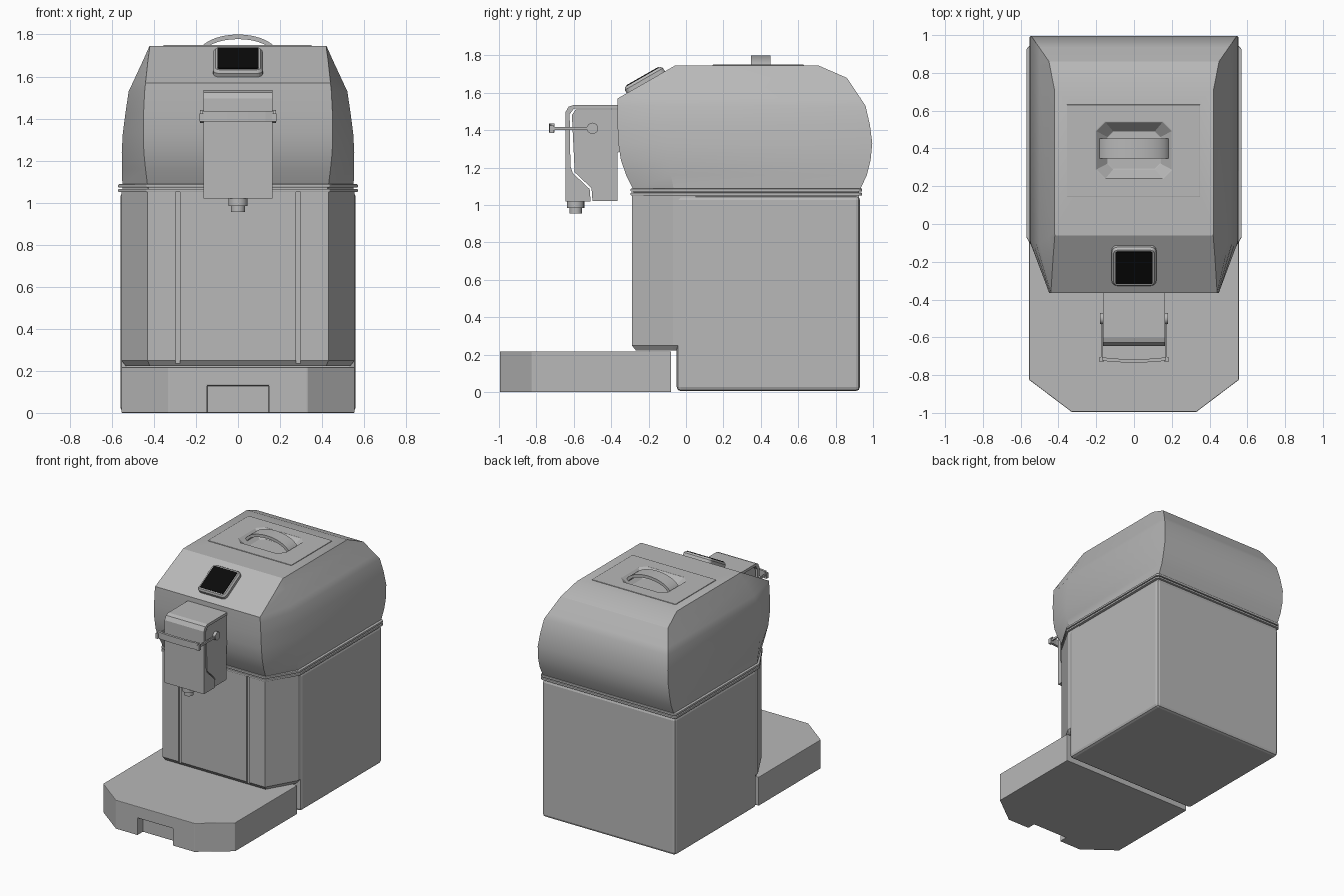
import bpy, bmesh, math
from mathutils import Matrix, Vector

cube = bpy.data.objects.get("Cube")
if cube:
    bpy.data.objects.remove(cube, do_unlink=True)


def material(name, rgb):
    m = bpy.data.materials.new(name)
    m.use_nodes = True
    m.diffuse_color = (*rgb, 1)
    m.node_tree.nodes["Principled BSDF"].inputs["Base Color"].default_value = (*rgb, 1)
    return m


GREY = material("light grey", (0.48, 0.48, 0.48))
BLACK = material("screen black", (0.003, 0.003, 0.003))


def loft(name, rings, mat=GREY, bevel=0, smooth=False):
    """Skin a stack of equal-length closed rings and cap both ends."""
    bm = bmesh.new()
    loops = [[bm.verts.new(p) for p in ring] for ring in rings]
    n = len(loops[0])
    for a, b in zip(loops, loops[1:]):
        for i in range(n):
            j = (i + 1) % n
            bm.faces.new((a[i], a[j], b[j], b[i]))
    bm.faces.new(loops[0])
    bm.faces.new(loops[-1])
    bmesh.ops.recalc_face_normals(bm, faces=bm.faces)
    me = bpy.data.meshes.new(name)
    bm.to_mesh(me)
    bm.free()
    me.materials.append(mat)
    ob = bpy.data.objects.new(name, me)
    bpy.context.collection.objects.link(ob)
    if bevel:
        mod = ob.modifiers.new("edge bevel", "BEVEL")
        mod.width, mod.segments = bevel, 2
        mod.limit_method, mod.angle_limit = "ANGLE", math.radians(35)
    if smooth:
        shade(ob)
    return ob


def activate(ob):
    bpy.ops.object.select_all(action="DESELECT")
    ob.select_set(True)
    bpy.context.view_layer.objects.active = ob


def shade(ob):
    activate(ob)
    bpy.ops.object.shade_smooth_by_angle(angle=math.radians(28))


def prism(name, pts, axis, lo, hi, **kw):
    """Extrude a 2D outline along an axis."""
    place = {"X": lambda p, t: (t, p[0], p[1]),
             "Y": lambda p, t: (p[0], t, p[1]),
             "Z": lambda p, t: (p[0], p[1], t)}[axis]
    return loft(name, [[place(p, t) for p in pts] for t in (lo, hi)], **kw)


def box(name, x0, x1, y0, y1, z0, z1, **kw):
    return prism(name, [(x0, y0), (x1, y0), (x1, y1), (x0, y1)], "Z", z0, z1, **kw)


def mirrored(half):
    return half + [(-x, y) for x, y in reversed(half)]


def circle(cx, cy, r, n=24):
    return [(cx + r * math.cos(math.tau * i / n), cy + r * math.sin(math.tau * i / n))
            for i in range(n)]


def cut(ob, cutter):
    cutter.hide_render = True
    mod = ob.modifiers.new("cut", "BOOLEAN")
    mod.operation, mod.solver, mod.object = "DIFFERENCE", "EXACT", cutter
    activate(ob)
    bpy.ops.object.modifier_move_to_index(modifier="cut", index=0)
    bpy.ops.object.modifier_apply(modifier="cut")


def discard(ob):
    bpy.data.objects.remove(ob, do_unlink=True)


# Drip tray with a finger recess at the front
tray = prism("drip_tray", mirrored([(0.33, -0.995), (0.555, -0.825), (0.555, -0.08)]),
             "Z", 0, 0.218, bevel=0.004)
notch = box("tray_cutter", -0.147, 0.147, -1.1, -0.93, -0.1, 0.13)
cut(tray, notch)
discard(notch)

# Lower housing: rear block and chamfered front panel
box("rear_housing", -0.56, 0.56, -0.05, 0.93, 0.005, 1.05, bevel=0.022)


def front_ring(z, inset):
    half = [(0.43 - inset / 2, -0.29 + inset), (0.555 - inset, -0.07), (0.555 - inset, 0.05)]
    return [(x, y, z) for x, y in mirrored(half)]


front = loft("front_housing", [front_ring(0.222, 0.022), front_ring(0.25, 0), front_ring(1.05, 0)])
for s in (-1, 1):
    groove = box("groove_cutter", s * 0.287 - 0.011, s * 0.287 + 0.011, -0.4, -0.278, 0.2, 1.1)
    cut(front, groove)
    discard(groove)

# Double rim between housing and head
rim = mirrored([(0.435, -0.296), (0.57, -0.07), (0.57, 0.925), (0.555, 0.942)])
core = mirrored([(0.425, -0.28), (0.55, -0.07), (0.55, 0.925)])
prism("rim_core", core, "Z", 1.04, 1.09)
for name, z in (("lower_rim", 1.05), ("upper_rim", 1.072)):
    prism(name, rim, "Z", z, z + 0.016, bevel=0.004)

# Head: height, front y, front half width, side half width, chamfer end y, back y
LEVELS = [(1.08, -0.28, 0.43, 0.55, -0.065, 0.93),
          (1.16, -0.32, 0.44, 0.552, -0.08, 0.967),
          (1.24, -0.348, 0.448, 0.553, -0.09, 0.987),
          (1.33, -0.362, 0.45, 0.548, -0.1, 0.996),
          (1.43, -0.366, 0.449, 0.535, -0.1, 0.983),
          (1.53, -0.366, 0.444, 0.52, -0.1, 0.96),
          (1.57, -0.365, 0.44, 0.501, -0.1, 0.934),
          (1.68, -0.173, 0.428, 0.45, -0.07, 0.86),
          (1.745, -0.06, 0.419, 0.421, -0.045, 0.71)]
head = loft("head", [[(x, y, z) for x, y in mirrored([(wf, yf), (w, yc), (w, yb)])]
                     for z, yf, wf, w, yc, yb in LEVELS])

# Lid panel and grip recess
lid = box("lid_panel", -0.355, 0.35, 0.142, 0.632, 1.65, 1.75, bevel=0.003)


def octagon(hx, hy, c, z):
    return [(x, y + 0.39, z) for x, y in
            mirrored([(hx - c, -hy), (hx, c - hy), (hx, hy - c), (hx - c, hy)])]


well = loft("grip_cutter", [octagon(0.14, 0.1, 0.03, 1.69), octagon(0.206, 0.155, 0.05, 1.756)])
for ob in (head, lid):
    cut(ob, well)
discard(well)
shade(head)

# Arched lid handle
steps = [math.pi * i / 16 for i in range(17)]
arch = [(0.192 * math.cos(a), 1.70 + 0.1 * math.sin(a)) for a in steps]
arch += [(0.17 * math.cos(a), 1.70 + 0.078 * math.sin(a)) for a in reversed(steps)]
prism("lid_handle", arch, "Y", 0.348, 0.452, smooth=True)

# Tilted display
tilt = Matrix.Translation(Vector((0, -0.215, 1.656))) @ Matrix.Rotation(math.radians(29.8), 4, "X")


def plate_ring(half, c, z):
    out = []
    for k, (sx, sy) in enumerate(((1, -1), (1, 1), (-1, 1), (-1, -1))):
        for i in range(5):
            a = (k - 1 + i / 4) * math.pi / 2
            out.append(tilt @ Vector((sx * (half - c) + c * math.cos(a),
                                      sy * (half - c) + c * math.sin(a), z)))
    return out


loft("display_bezel", [plate_ring(0.118, 0.03, -0.02), plate_ring(0.118, 0.03, 0.02),
                       plate_ring(0.108, 0.022, 0.034)])
loft("display_screen", [plate_ring(0.098, 0.008, 0.031), plate_ring(0.098, 0.008, 0.038)],
     mat=BLACK)

# Dispenser: outer shell over a slightly narrower core
outer = [(-0.355, 1.535), (-0.6, 1.535), (-0.628, 1.525), (-0.645, 1.495),
         (-0.645, 1.02)]
inner = [(-0.51, 1.02), (-0.515, 1.085), (-0.605, 1.17), (-0.618, 1.21),
         (-0.622, 1.485), (-0.6, 1.515), (-0.355, 1.515)]
prism("dispenser_shell", outer + inner, "X", -0.165, 0.165)
prism("dispenser_core", [(-0.366, 1.022), (-0.5, 1.022), (-0.505, 1.09), (-0.595, 1.175),
                         (-0.61, 1.48), (-0.59, 1.51), (-0.33, 1.51), (-0.33, 1.3),
                         (-0.366, 1.28)], "X", -0.158, 0.158)

# Nozzle
for name, r, z0, z1 in (("nozzle_collar", 0.046, 0.985, 1.03), ("nozzle_tip", 0.034, 0.955, 0.99)):
    prism(name, circle(0, -0.59, r), "Z", z0, z1, smooth=True)

# Swing lever: pivots, side arms and push bar
for side, s in (("left", 1), ("right", -1)):
    prism(side + "_lever_pivot", circle(-0.5, 1.41, 0.03), "X", s * 0.15, s * 0.18, smooth=True)
    box(side + "_lever_arm", s * 0.166, s * 0.176, -0.71, -0.48, 1.402, 1.418)
    box(side + "_lever_end", s * 0.162, s * 0.182, -0.73, -0.705, 1.385, 1.425)
bar = mirrored([(0.05, -0.733), (0.13, -0.729), (0.17, -0.722), (0.17, -0.704), (0.13, -0.711),
                (0.05, -0.715)])
prism("lever_push_bar", bar, "Z", 1.387, 1.437)
